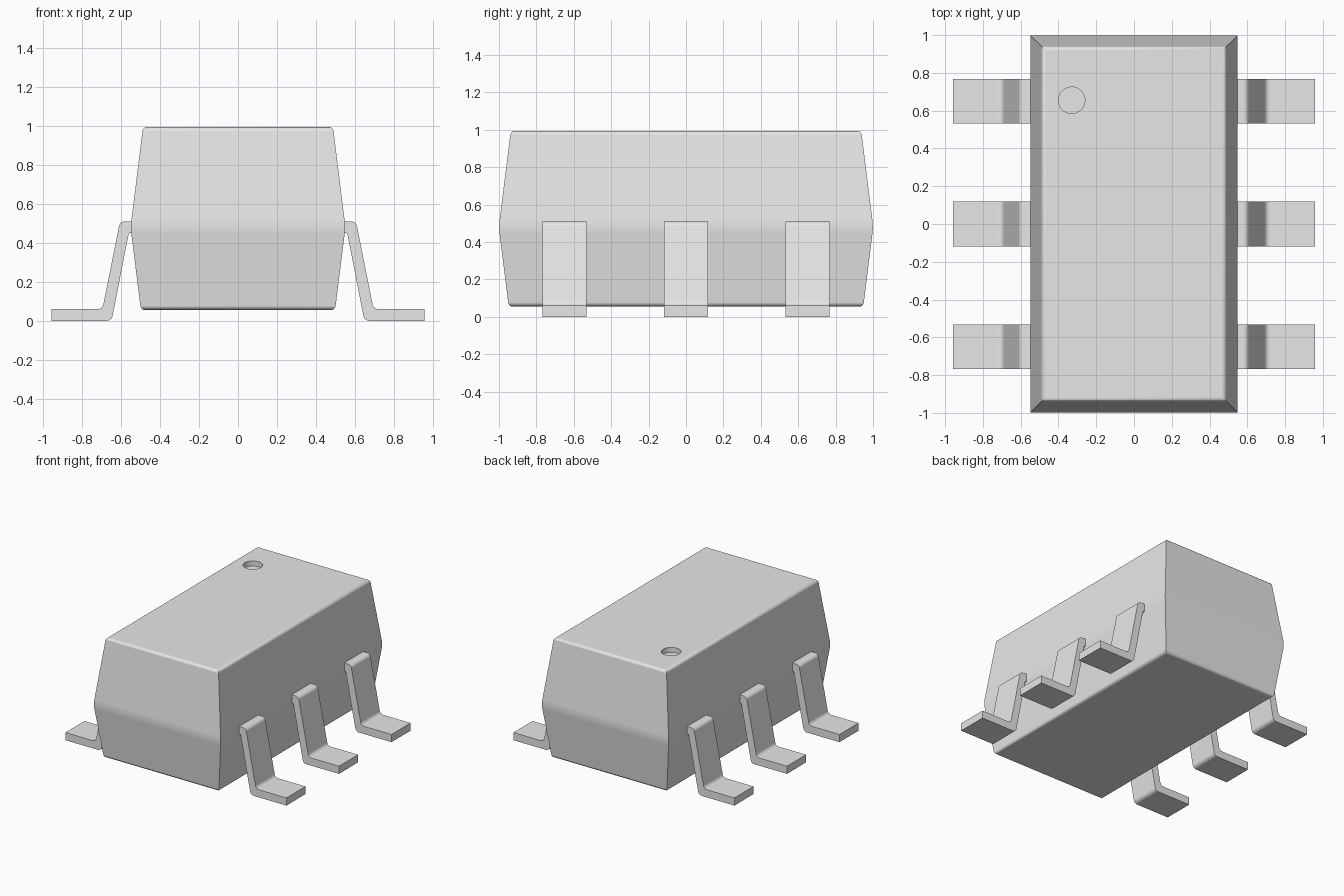
import bpy, bmesh, math
from mathutils import Vector

cube = bpy.data.objects.get("Cube")
if cube:
    bpy.data.objects.remove(cube, do_unlink=True)

GREY = (0.8, 0.8, 0.8, 1)
grey = bpy.data.materials.new("plain_grey")
grey.use_nodes = True
grey.diffuse_color = GREY
grey.node_tree.nodes["Principled BSDF"].inputs["Base Color"].default_value = GREY


def rounded(corners, closed=True, steps=5):
    """Turn (x, z, radius) corners into an outline with filleted corners."""
    out = []
    n = len(corners)
    for i, (x, z, r) in enumerate(corners):
        p = Vector((x, z))
        if r == 0 or (not closed and i in (0, n - 1)):
            out.append(p)
            continue
        u = (Vector(corners[i - 1][:2]) - p).normalized()
        v = (Vector(corners[(i + 1) % n][:2]) - p).normalized()
        half = u.angle(v) / 2
        centre = p + (u + v).normalized() * r / math.sin(half)
        a = p + u * r / math.tan(half) - centre
        b = p + v * r / math.tan(half) - centre
        out += [centre + a.lerp(b, k / steps).normalized() * r
                for k in range(steps + 1)]
    return out


def make_object(name, bm):
    bmesh.ops.recalc_face_normals(bm, faces=bm.faces)
    mesh = bpy.data.meshes.new(name)
    bm.to_mesh(mesh)
    bm.free()
    mesh.materials.append(grey)
    obj = bpy.data.objects.new(name, mesh)
    bpy.context.collection.objects.link(obj)
    return obj


def activate(obj):
    bpy.ops.object.select_all(action='DESELECT')
    obj.select_set(True)
    bpy.context.view_layer.objects.active = obj


def smooth(obj):
    activate(obj)
    bpy.ops.object.shade_smooth_by_angle(angle=math.radians(35))
    mod = obj.modifiers.new("flat_shading", 'WEIGHTED_NORMAL')
    mod.keep_sharp = True


# Body: rectangular rings following a wall profile of (inset, z, radius)
wall = rounded([(0.2, 0.055, 0), (0.052, 0.055, 0.025), (-0.001, 0.48, 0.3),
                (0.063, 0.995, 0.025), (0.2, 0.995, 0)], closed=False)
bm = bmesh.new()
rings = []
for inset, z in wall[1:-1]:
    x, y = 0.55 - inset, 1 - inset
    rings.append([bm.verts.new((sx * x, sy * y, z))
                  for sx, sy in ((-1, -1), (1, -1), (1, 1), (-1, 1))])
for low, high in zip(rings, rings[1:]):
    for i in range(4):
        j = (i + 1) % 4
        bm.faces.new((low[i], low[j], high[j], high[i]))
bm.faces.new(rings[0])
bm.faces.new(rings[-1])
body = make_object("body", bm)

# Round marker dimple sunk into the top
bpy.ops.mesh.primitive_cylinder_add(vertices=40, radius=0.07, depth=0.1,
                                    location=(-0.33, 0.655, 1.005))
cutter = bpy.context.object
cutter.name = "dimple_cutter"
cutter.hide_render = True
cutter.data.materials.append(grey)
cut = body.modifiers.new("dimple", 'BOOLEAN')
cut.operation = 'DIFFERENCE'
cut.solver = 'EXACT'
cut.object = cutter
activate(body)
bpy.ops.object.modifier_apply(modifier=cut.name)
bpy.data.objects.remove(cutter, do_unlink=True)
smooth(body)

# Leads: bent strips, each mirrored to the other side
strip = rounded([(0.5, 0.51, 0), (0.605, 0.51, 0.03), (0.695, 0.06, 0.03),
                 (0.957, 0.06, 0), (0.957, 0, 0), (0.648, 0, 0.03),
                 (0.56, 0.45, 0.01), (0.5, 0.45, 0)])
for place, y in (("front", -0.65), ("middle", 0), ("back", 0.65)):
    bm = bmesh.new()
    face = bm.faces.new([bm.verts.new((p.x, y - 0.118, p.y)) for p in strip])
    grown = bmesh.ops.extrude_face_region(bm, geom=[face], use_keep_orig=True)
    bmesh.ops.translate(bm, vec=(0, 0.236, 0), verts=[
        g for g in grown["geom"] if isinstance(g, bmesh.types.BMVert)])
    lead = make_object(place + "_lead_pair", bm)
    lead.modifiers.new("both_sides", 'MIRROR').use_mirror_merge = False
    smooth(lead)
